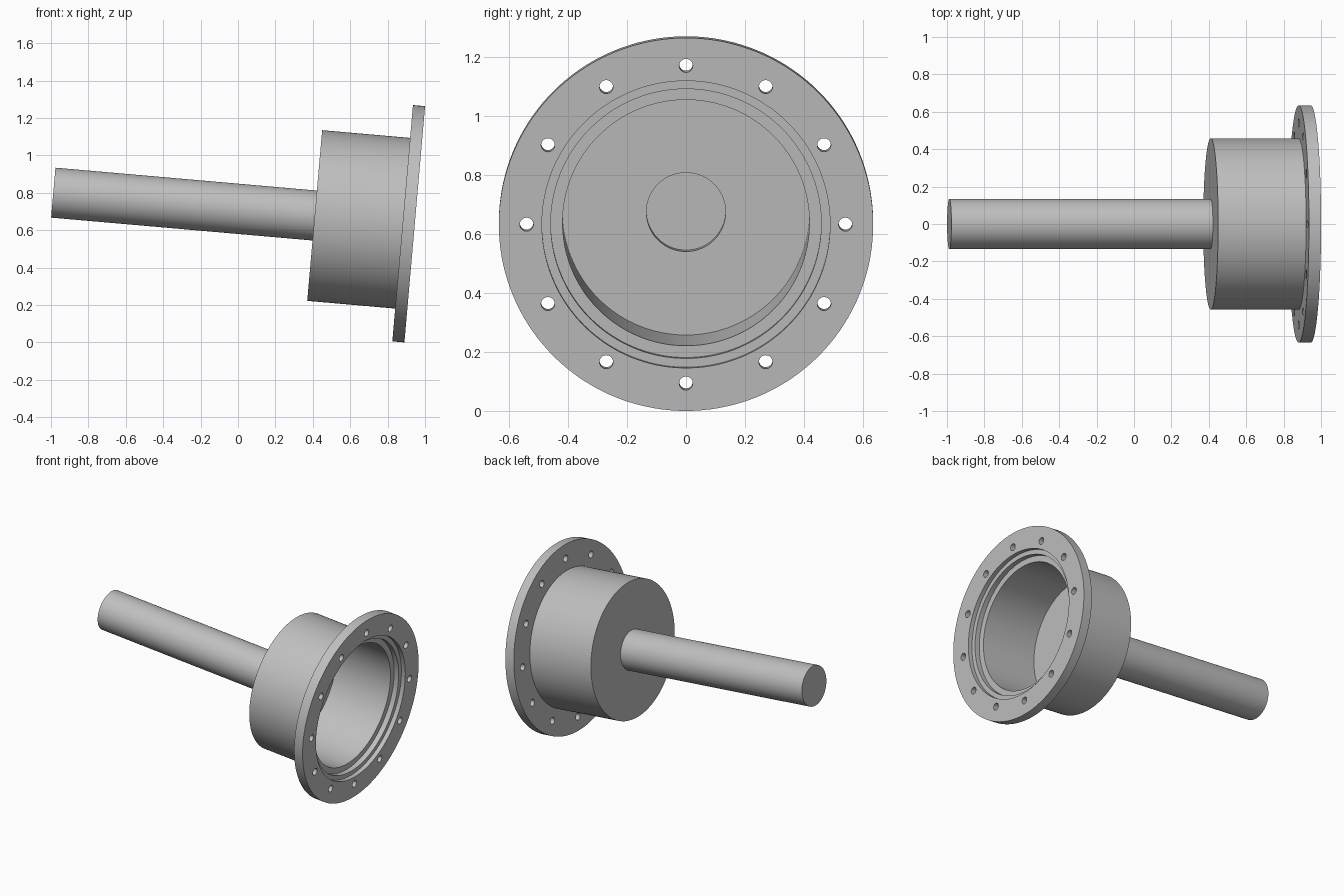
import bpy
import bmesh
import math
from mathutils import Matrix, Vector

cube = bpy.data.objects.get("Cube")
if cube:
    bpy.data.objects.remove(cube, do_unlink=True)

# Main dimensions; axial positions run along the tilted axis from the flange face
TILT = math.radians(5)
FRAME = Matrix.Translation((0.945, 0, 0.632)) @ Matrix.Rotation(TILT, 4, "Y")
FLANGE_R, BODY_R, BORE_R, SHAFT_R = 0.634, 0.458, 0.418, 0.134
RECESS_R, RECESS_DEPTH = 0.488, 0.03
FLANGE_BACK, BORE_FLOOR, BODY_BACK, SHAFT_END = -0.065, -0.48, -0.537, -1.94
BOLT_CIRCLE, BOLT_R, BOLTS = 0.54, 0.023, 12

metal = bpy.data.materials.new("grey metal")
metal.use_nodes = True
grey = (0.52, 0.52, 0.52, 1)
metal.diffuse_color = grey
metal.node_tree.nodes["Principled BSDF"].inputs["Base Color"].default_value = grey


def make_object(name, bm):
    """Place the mesh on the tilted axis and shade it."""
    bmesh.ops.recalc_face_normals(bm, faces=bm.faces[:])
    bm.transform(FRAME)
    mesh = bpy.data.meshes.new(name)
    bm.to_mesh(mesh)
    bm.free()
    mesh.materials.append(metal)
    obj = bpy.data.objects.new(name, mesh)
    bpy.context.collection.objects.link(obj)
    return obj


def select_only(obj):
    bpy.ops.object.select_all(action="DESELECT")
    obj.select_set(True)
    bpy.context.view_layer.objects.active = obj


def smooth(obj):
    select_only(obj)
    bpy.ops.object.shade_smooth_by_angle(angle=math.radians(30))


def lathe(name, profile, steps=144):
    """Revolve a closed profile of (axial, radius) points into a ring."""
    bm = bmesh.new()
    verts = [bm.verts.new((t, 0, r)) for t, r in profile]
    edges = [bm.edges.new((a, b)) for a, b in zip(verts, verts[1:] + verts[:1])]
    bmesh.ops.spin(bm, geom=verts + edges, cent=(0, 0, 0), axis=(1, 0, 0),
                   angle=math.tau, steps=steps)
    bmesh.ops.remove_doubles(bm, verts=bm.verts[:], dist=1e-5)
    return make_object(name, bm)


def add_rod(bm, start, end, radius, offset=(0, 0), steps=32):
    """Add a capped cylinder along the axis."""
    place = Matrix.Translation(((start + end) / 2, *offset))
    bmesh.ops.create_cone(bm, cap_ends=True, segments=steps, radius1=radius,
                          radius2=radius, depth=abs(end - start),
                          matrix=place @ Matrix.Rotation(math.pi / 2, 4, "Y"))


# Flange ring with a shallow stepped recess
flange = lathe("flange", [
    (FLANGE_BACK, BODY_R), (FLANGE_BACK, FLANGE_R), (0, FLANGE_R),
    (0, RECESS_R), (-RECESS_DEPTH, RECESS_R), (-RECESS_DEPTH, BODY_R)])

# Bolt holes drilled through the flange
bm = bmesh.new()
for i in range(BOLTS):
    a = math.tau * i / BOLTS
    add_rod(bm, FLANGE_BACK - 0.05, 0.05, BOLT_R,
            (BOLT_CIRCLE * math.cos(a), BOLT_CIRCLE * math.sin(a)))
cutter = make_object("bolt_hole_cutter", bm)
cutter.hide_render = True
drill = flange.modifiers.new("bolt holes", "BOOLEAN")
drill.operation = "DIFFERENCE"
drill.solver = "EXACT"
drill.object = cutter
select_only(flange)
bpy.ops.object.modifier_apply(modifier=drill.name)
bpy.data.objects.remove(cutter, do_unlink=True)
smooth(flange)

# Cup-shaped housing with a shaft opening in its floor
housing = lathe("housing", [
    (FLANGE_BACK, BORE_R), (FLANGE_BACK, BODY_R), (BODY_BACK, BODY_R),
    (BODY_BACK, SHAFT_R), (BORE_FLOOR, SHAFT_R), (BORE_FLOOR, BORE_R)])
smooth(housing)

# Solid shaft butting against the back of the housing
bm = bmesh.new()
add_rod(bm, BODY_BACK, SHAFT_END, SHAFT_R, steps=144)
smooth(make_object("shaft", bm))
